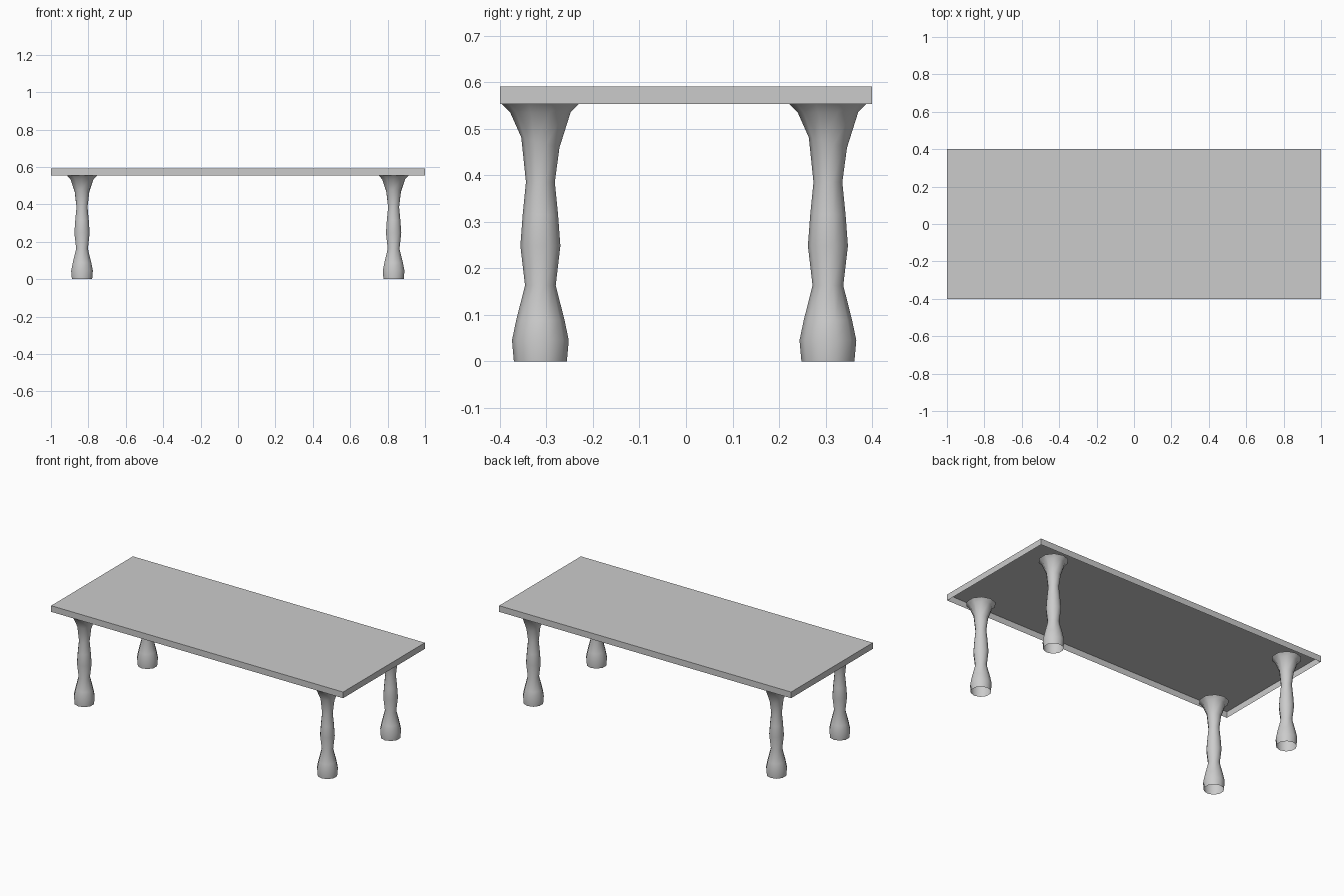
import bpy, bmesh, math

if "Cube" in bpy.data.objects:
    bpy.data.objects.remove(bpy.data.objects["Cube"])

# Turned leg profile: (height, radius, ring tilt along y)
PROFILE = [(0.0, 0.057, 0), (0.045, 0.061, 0), (0.088, 0.052, 0),
           (0.163, 0.033, 0), (0.248, 0.043, 0), (0.315, 0.038, 0),
           (0.385, 0.031, 0), (0.47, 0.041, -0.011), (0.535, 0.065, 0),
           (0.553, 0.083, 0)]
SIDES = 10


def make_object(name, bm):
    bmesh.ops.recalc_face_normals(bm, faces=bm.faces)
    mesh = bpy.data.meshes.new(name)
    bm.to_mesh(mesh)
    bm.free()
    obj = bpy.data.objects.new(name, mesh)
    bpy.context.collection.objects.link(obj)
    return obj


# Tabletop: thin-walled box, open underneath
bm = bmesh.new()
bmesh.ops.create_cube(bm, size=1)
bmesh.ops.scale(bm, vec=(2.0, 0.8, 0.038), verts=bm.verts)
bmesh.ops.translate(bm, vec=(0, 0, 0.572), verts=bm.verts)
bm.normal_update()
bottom = [f for f in bm.faces if f.normal.z < -0.9]
bmesh.ops.delete(bm, geom=bottom, context='FACES_ONLY')
make_object("tabletop", bm)


# Leg: open turned tube lofted through the profile rings
def make_leg(name, x, y):
    bm = bmesh.new()
    rings = []
    for z, r, tilt in PROFILE:
        ring = []
        for i in range(SIDES):
            a = math.tau * i / SIDES + math.pi / 2
            ring.append(bm.verts.new((r * math.cos(a), r * math.sin(a),
                                      z + tilt * -math.sin(a) * -1)))
        rings.append(ring)
    for lo, hi in zip(rings, rings[1:]):
        for i in range(SIDES):
            j = (i + 1) % SIDES
            bm.faces.new((lo[i], lo[j], hi[j], hi[i]))
    for f in bm.faces:
        f.smooth = True
    leg = make_object(name, bm)
    leg.location = (x, y, 0)


for side, x in (("left", -0.834), ("right", 0.832)):
    for end, y in (("front", -0.313), ("back", 0.305)):
        make_leg(f"{end}_{side}_leg", x, y)
